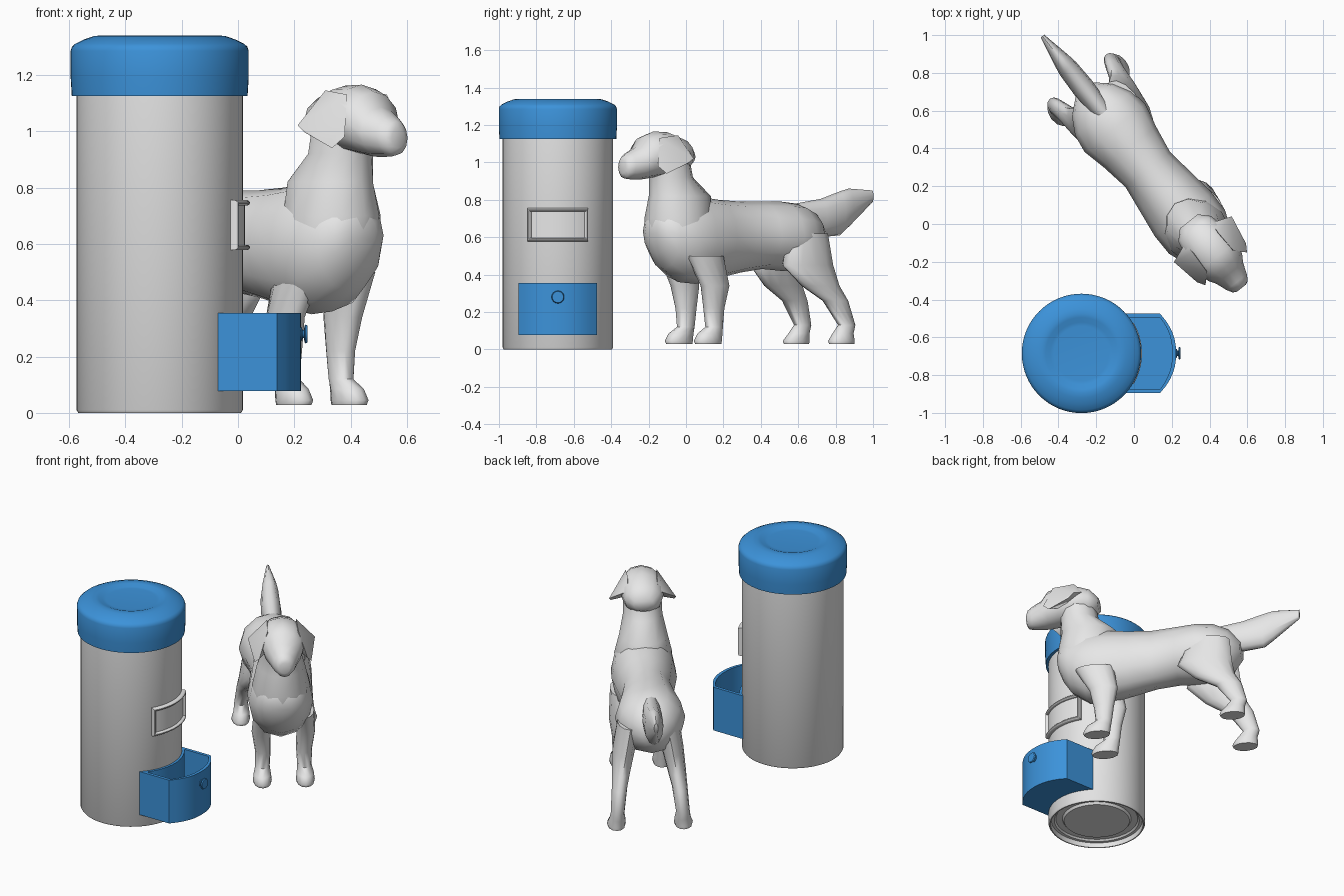
import bpy, bmesh, math
from mathutils import Vector

def material(name, rgb):
    m = bpy.data.materials.new(name)
    m.diffuse_color = (*rgb, 1)
    return m

GREY = material("light grey", (0.80, 0.80, 0.80))
COAT = material("pale grey coat", (0.80, 0.80, 0.80))
BLUE = material("blue", (0.045, 0.29, 0.70))
CX, CY = -0.278, -0.685          # container axis

def finish(name, bm, mat, angle=35):
    bmesh.ops.remove_doubles(bm, verts=bm.verts, dist=1e-5)
    bmesh.ops.recalc_face_normals(bm, faces=bm.faces)
    me = bpy.data.meshes.new(name)
    bm.to_mesh(me)
    bm.free()
    ob = bpy.data.objects.new(name, me)
    bpy.context.collection.objects.link(ob)
    me.materials.append(mat)
    bpy.ops.object.select_all(action='DESELECT')
    ob.select_set(True)
    bpy.context.view_layer.objects.active = ob
    bpy.ops.object.shade_smooth_by_angle(angle=math.radians(angle))
    return ob

def bridge(bm, rings, cap_start=True, cap_end=True):
    loops = [[bm.verts.new(p) for p in r] for r in rings]
    n = len(loops[0])
    for a, b in zip(loops, loops[1:]):
        for i in range(n):
            j = (i + 1) % n
            bm.faces.new((a[i], a[j], b[j], b[i]))
    if cap_start:
        bm.faces.new(loops[0])
    if cap_end:
        bm.faces.new(loops[-1])
    return loops

def lathe(name, profile, mat, place, n=64):
    """Revolve (radius, height) points; place maps local x, y, h to the world."""
    bm = bmesh.new()
    rings = [[place(r * math.cos(2 * math.pi * i / n), r * math.sin(2 * math.pi * i / n), h)
              for i in range(n)] for r, h in profile]
    bridge(bm, rings)
    return finish(name, bm, mat)

def upright(x, y, h):
    return (CX + x, CY + y, h)

# Container body with recessed underside
lathe("container_body", [(0.2, 0.025), (0.21, 0.04), (0.25, 0.04), (0.26, 0.03), (0.278, 0.03),
                         (0.282, 0), (0.289, 0), (0.295, 0.01), (0.295, 1.15)], GREY, upright)
# Lid with a shallow dish in the top
lathe("lid", [(0.29, 1.125), (0.312, 1.125), (0.316, 1.19), (0.316, 1.285), (0.311, 1.30),
              (0.30, 1.31), (0.27, 1.325), (0.235, 1.337), (0.21, 1.34), (0.19, 1.338),
              (0.165, 1.328), (0.145, 1.326)], BLUE, upright)

# Food tray: hollow bin with a curved front and a back wall hugging the body
def tray_outline(t, z, inner=False):
    half = 0.21 - t
    pts = [(0.138, -half)]
    for i in range(1, 12):
        y = -half + 2 * half * i / 12
        pts.append((0.138 + (0.085 - t) * (1 - abs(y / half) ** 2.3), y))
    pts.append((0.138, half))
    r = 0.31 if inner else 0.292
    for i in range(13):
        y = half - 2 * half * i / 12
        pts.append((CX + math.sqrt(r * r - y * y), y))
    return [(x, CY + y, z) for x, y in pts]

bm = bmesh.new()
bridge(bm, [tray_outline(0, 0.078), tray_outline(0, 0.355),
            tray_outline(0.02, 0.355, True), tray_outline(0.02, 0.10, True)])
finish("food_tray", bm, BLUE, 25)

# Round knob on the tray
lathe("tray_knob", [(0.024, 0.215), (0.024, 0.226), (0.014, 0.229), (0.014, 0.234),
                    (0.03, 0.236), (0.034, 0.24), (0.03, 0.246)],
      BLUE, lambda x, y, h: (h, CY + x, 0.28 + y), 24)

# Curved window frame and pane wrapped on the body
def window_loop(inset, r, n=17):
    a1 = 0.545 - inset / 0.31
    z0, z1 = 0.578 + inset, 0.755 - inset
    angles = [-a1 + 2 * a1 * i / (n - 1) for i in range(n)]
    row = [(a, z0) for a in angles] + [(a, z1) for a in reversed(angles)]
    return [(CX + r * math.cos(a), CY + r * math.sin(a), z) for a, z in row]

bm = bmesh.new()
steps = [(0, 0.288), (0, 0.312), (0.003, 0.317), (0.007, 0.32), (0.012, 0.32),
         (0.016, 0.317), (0.018, 0.313), (0.018, 0.302)]
pane = bridge(bm, [window_loop(*s) for s in steps], False, False)[-1]
for i in range(16):
    bm.faces.new((pane[i], pane[i + 1], pane[32 - i], pane[33 - i]))
finish("window_frame", bm, GREY)

# ---- Dog, in local coordinates: s = tail to nose, l = to its left, z = up ----
BASE = Vector((-0.485, 0.995, 0))
FWD = Vector((0.62, -0.785, 0))
LEFT = Vector((0.785, 0.62, 0))

def dog(s, l, z):
    return BASE + FWD * s + LEFT * l + Vector((0, 0, z))

CIRCLE = [(math.cos(math.pi * i / 6), math.sin(math.pi * i / 6)) for i in range(12)]

def loft_along(name, rings):
    """Upright rings: s, top z, bottom z, half width."""
    bm = bmesh.new()
    bridge(bm, [[dog(s, w * c, (t + b) / 2 + (t - b) / 2 * k) for c, k in CIRCLE]
                for s, t, b, w in rings])
    finish(name, bm, COAT, 60)

def loft_up(name, rings, side=1, shift=0.0):
    """Level rings: z, s, l, half length, half width."""
    bm = bmesh.new()
    bridge(bm, [[dog(s + a * c, side * (l + b * k) + shift, z) for c, k in CIRCLE]
                for z, s, l, a, b in rings])
    finish(name, bm, COAT, 60)

loft_along("dog_torso", [
    (0.36, 0.66, 0.54, 0.06), (0.43, 0.74, 0.46, 0.14), (0.52, 0.78, 0.42, 0.19),
    (0.62, 0.79, 0.42, 0.205), (0.75, 0.79, 0.43, 0.175), (0.90, 0.79, 0.41, 0.15),
    (1.05, 0.80, 0.38, 0.17), (1.20, 0.82, 0.35, 0.19), (1.32, 0.82, 0.36, 0.188),
    (1.42, 0.79, 0.43, 0.15), (1.47, 0.75, 0.51, 0.115), (1.50, 0.70, 0.59, 0.06)])
loft_up("dog_neck", [
    (0.60, 1.31, 0, 0.18, 0.165), (0.70, 1.32, 0, 0.19, 0.168), (0.82, 1.31, 0, 0.18, 0.14),
    (0.92, 1.37, 0, 0.12, 0.115), (1.04, 1.39, 0, 0.115, 0.11)])
loft_along("dog_head", [
    (1.25, 1.07, 0.99, 0.06), (1.30, 1.125, 0.95, 0.11), (1.40, 1.162, 0.93, 0.13),
    (1.49, 1.165, 0.92, 0.13), (1.56, 1.14, 0.91, 0.115), (1.60, 1.085, 0.908, 0.09),
    (1.66, 1.055, 0.91, 0.068), (1.69, 1.035, 0.915, 0.05), (1.70, 1.01, 0.94, 0.03)])
loft_along("dog_tail", [
    (0.0, 0.85, 0.785, 0.012), (0.16, 0.86, 0.655, 0.045), (0.22, 0.845, 0.61, 0.055),
    (0.35, 0.805, 0.60, 0.06), (0.52, 0.78, 0.64, 0.05)])

EAR = [(1.39, 0.085, 1.145), (1.37, 0.195, 1.02), (1.40, 0.185, 0.995), (1.53, 0.165, 0.94),
       (1.57, 0.14, 0.98), (1.52, 0.09, 1.13), (1.45, 0.06, 1.0), (1.33, 0.09, 1.08)]
for label, side in (("left", 1), ("right", -1)):
    # Drooping ear
    bm = bmesh.new()
    vs = [bm.verts.new(dog(s, side * l, z)) for s, l, z in EAR]
    bmesh.ops.convex_hull(bm, input=vs)
    finish("dog_ear_" + label, bm, COAT, 60)
    # Legs with paws
    loft_up("dog_front_leg_" + label, [
        (0.50, 1.25, 0.12, 0.12, 0.055), (0.34, 1.19, 0.13, 0.088, 0.055),
        (0.22, 1.19, 0.12, 0.062, 0.046), (0.12, 1.19, 0.122, 0.05, 0.042),
        (0.085, 1.22, 0.125, 0.075, 0.05), (0.045, 1.235, 0.125, 0.085, 0.055),
        (0.028, 1.232, 0.125, 0.08, 0.05)], side, 0.022)
    loft_up("dog_hind_leg_" + label, [
        (0.62, 0.54, 0.11, 0.13, 0.07), (0.45, 0.56, 0.14, 0.17, 0.065),
        (0.34, 0.49, 0.16, 0.125, 0.055), (0.26, 0.40, 0.175, 0.08, 0.045),
        (0.13, 0.335, 0.19, 0.05, 0.04), (0.085, 0.36, 0.19, 0.062, 0.046),
        (0.045, 0.375, 0.195, 0.08, 0.055), (0.028, 0.373, 0.195, 0.076, 0.05)], side, 0.015)
